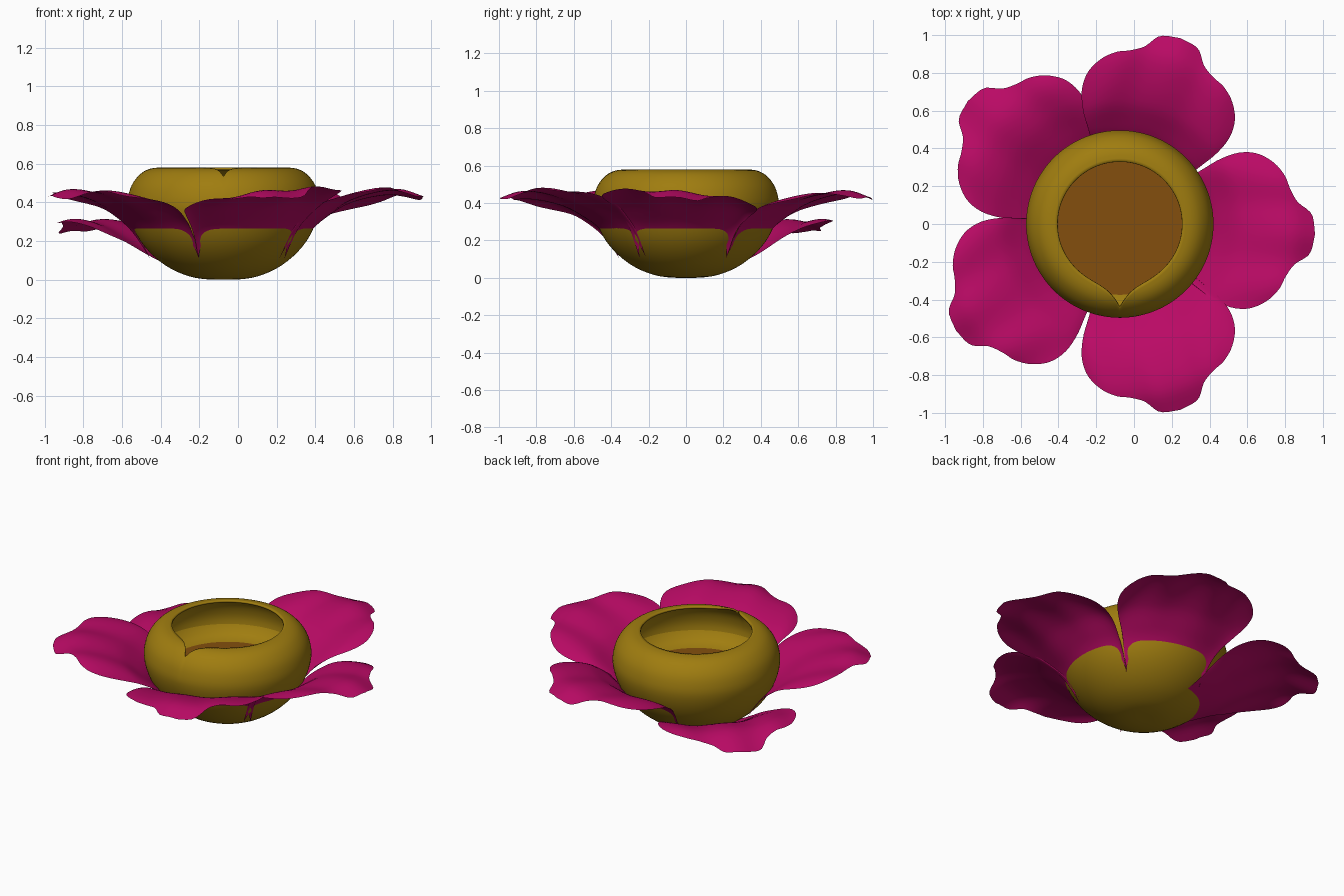
import bpy, math

if "Cube" in bpy.data.objects:
    bpy.data.objects.remove(bpy.data.objects["Cube"])

CX = -0.075  # centre of bowl and flower


def interp(pts, t):
    """Smooth curve through (t, value) points."""
    n = len(pts)
    t = max(pts[0][0], min(pts[-1][0], t))
    i = 0
    while i < n - 2 and t > pts[i + 1][0]:
        i += 1

    def slope(k):
        a, b = pts[max(k - 1, 0)], pts[min(k + 1, n - 1)]
        return (b[1] - a[1]) / (b[0] - a[0])
    (t0, p0), (t1, p1) = pts[i], pts[i + 1]
    h = t1 - t0
    s = (t - t0) / h
    return ((2*s**3 - 3*s*s + 1) * p0 + (s**3 - 2*s*s + s) * h * slope(i)
            + (3*s*s - 2*s**3) * p1 + (s**3 - s*s) * h * slope(i + 1))


def material(name, rgb):
    m = bpy.data.materials.new(name)
    m.diffuse_color = (*rgb, 1)
    m.use_nodes = True
    m.node_tree.nodes["Principled BSDF"].inputs["Base Color"].default_value = m.diffuse_color
    return m


def make(name, verts, faces, mat):
    me = bpy.data.meshes.new(name)
    me.from_pydata(verts, [], faces)
    me.materials.append(mat)
    me.update()
    ob = bpy.data.objects.new(name, me)
    bpy.context.collection.objects.link(ob)
    ob.location.x = CX
    bpy.ops.object.select_all(action='DESELECT')
    ob.select_set(True)
    bpy.context.view_layer.objects.active = ob
    bpy.ops.object.shade_smooth_by_angle(angle=math.radians(45))
    return ob


gold = material("gold", (0.35, 0.205, 0.005))
pink = material("pink", (0.49, 0.003, 0.13))
brown = material("brown", (0.23, 0.078, 0.004))

# Bowl: revolved profile whose rim is cut shorter at the front to form the notch
profile = [(0, 0), (.08, .001), (.17, .015), (.27, .055), (.36, .12), (.43, .2),
           (.475, .29), (.496, .38), (.488, .45), (.465, .505), (.425, .55),
           (.38, .573), (.33, .58)]
pr = [(i, p[0]) for i, p in enumerate(profile)]
pz = [(i, p[1]) for i, p in enumerate(profile)]
SEG, RINGS = 144, 36
verts, faces = [(0, 0, 0)], []
for j in range(1, RINGS + 1):
    for k in range(SEG):
        a = 2 * math.pi * k / SEG
        d = abs(a - 1.5 * math.pi)
        end = 12 - 2.4 * math.exp(-d / 0.13)
        t = j / RINGS * 12
        if t > 7:
            t = 7 + (t - 7) / 5 * (end - 7)
        r = interp(pr, t)
        verts.append((r * math.cos(a), r * math.sin(a), max(0, interp(pz, t))))
for k in range(SEG):
    n = (k + 1) % SEG
    faces.append((0, 1 + n, 1 + k))
    for j in range(RINGS - 1):
        b = 1 + j * SEG
        faces.append((b + k, b + n, b + SEG + n, b + SEG + k))
bowl = make("bowl", verts, faces, gold)
wall = bowl.modifiers.new("wall", 'SOLIDIFY')
wall.thickness = 0.012
wall.offset = -1


def circle(r, z, n=96):
    return [(r * math.cos(2 * math.pi * k / n), r * math.sin(2 * math.pi * k / n), z)
            for k in range(n)]


# Inner floor curving in from the wall, with the filling disc in its middle
rings = [(.37, .288), (.41, .297), (.45, .32), (.475, .36)]
verts = [p for r, z in rings for p in circle(r, z)]
faces = [(j * 96 + k, (j + 1) * 96 + k, (j + 1) * 96 + (k + 1) % 96, j * 96 + (k + 1) % 96)
         for j in range(3) for k in range(96)]
make("inner_floor", verts, faces, gold)
make("filling", circle(.375, .29), [tuple(range(96))], brown)

# Petals: shared lobed outline (tip to side) and length profiles by radius
outline = [(1.035, 0), (1.012, .105), (.935, .165), (.89, .235), (.86, .30),
           (.80, .365), (.71, .41), (.61, .41), (.51, .37), (.42, .31)]
ox = [(i / 9, p[0]) for i, p in enumerate(outline)]
oy = [(i / 9, p[1]) for i, p in enumerate(outline)]
lift = [(.36, .13), (.46, .26), (.55, .335), (.65, .40), (.8, .45), (.92, .46), (1.04, .42)]
lift_low = [(.29, .075), (.42, .14), (.55, .215), (.7, .285), (.85, .305), (1.04, .24)]
NV, NU = 64, 24


def petal(name, angle, low=False, phase=0.0, tilt=0.0):
    verts, faces = [], []
    for i in range(NV + 1):
        v = -1 + 2 * i / NV
        av = abs(v)
        ex, ey = interp(ox, av), math.copysign(interp(oy, av), v)
        rb = .30 if low else .455 - .075 * av ** 6
        bx, by = rb * math.cos(v * .66), rb * math.sin(v * .66)
        for j in range(NU + 1):
            u = j / NU
            x, y = bx + (ex - bx) * u, by + (ey - by) * u
            z = interp(lift_low if low else lift, math.hypot(x, y)) + tilt * y * u
            if not low:
                z -= 0.2 * y * y * u + .05 * av ** 8 * (1 - u)  # drooping base corners
            z += .009 * u * math.cos(y * 22 + phase)  # soft folds
            c, s = math.cos(angle), math.sin(angle)
            verts.append((x * c - y * s, x * s + y * c, z))
    for i in range(NV):
        for j in range(NU):
            a = i * (NU + 1) + j
            faces.append((a, a + 1, a + NU + 2, a + NU + 1))
    make(name, verts, faces, pink)


settings = ((-3, -.08), (0, 0), (-3, 0), (-3, 0), (0, .1))  # turn, sideways tilt
for n, (turn, tilt) in enumerate(settings):
    petal(f"petal_{n + 1}", math.radians(72 * n + turn), n == 2, n * 0.4, tilt)
